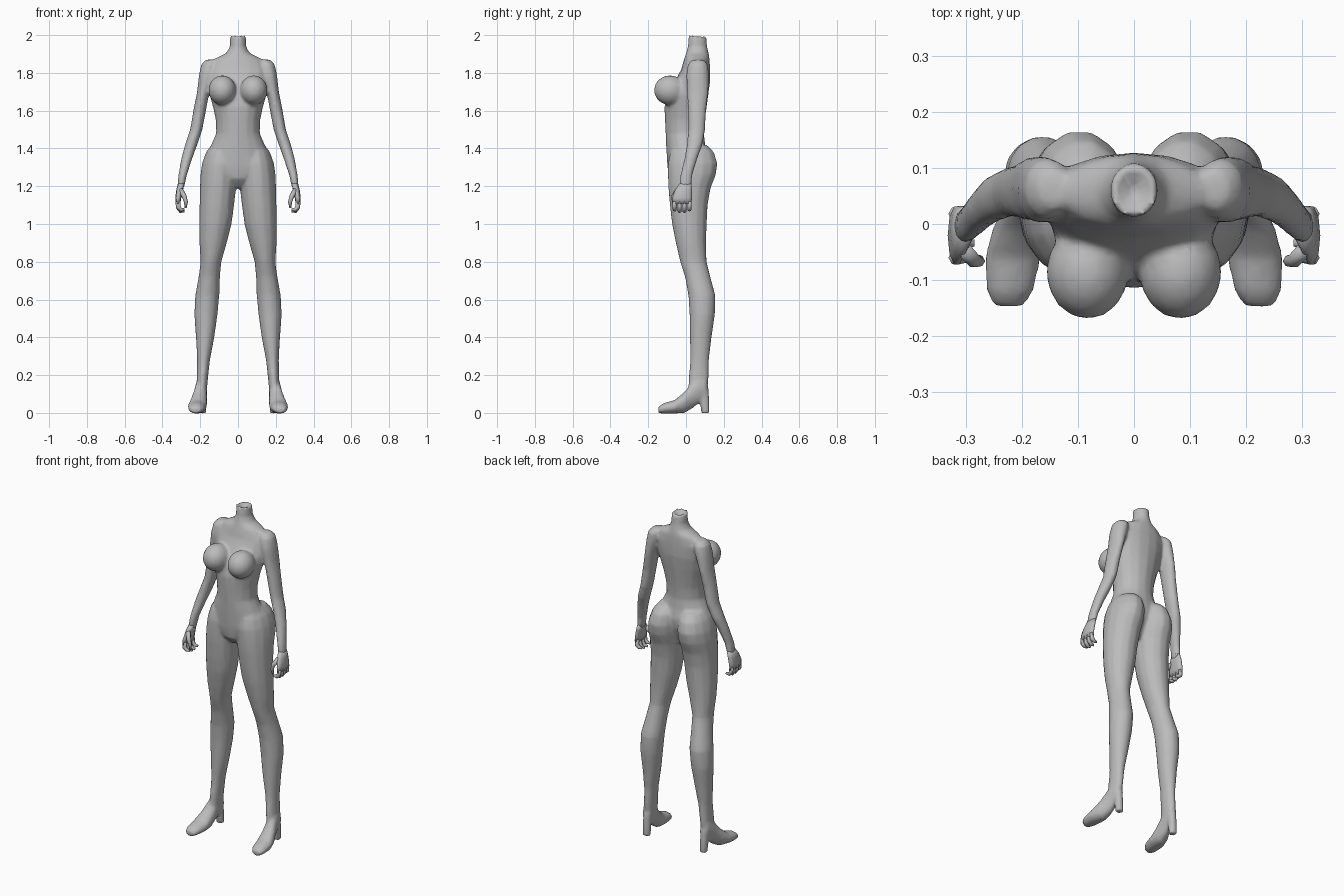
import bpy, bmesh, math
from mathutils import Vector, Matrix

skin = bpy.data.materials.new("plain grey")
skin.diffuse_color = (0.5, 0.5, 0.5, 1)


def loft(bm, rings, sides=14, along="z", side=1, dent=0):
    """Ring = (position, centre x, half width, low edge, high edge)."""
    loops = []
    for p, cx, rx, lo, hi in rings:
        loop = []
        for i in range(sides):
            a = 2 * math.pi * i / sides
            x = side * (cx + rx * math.cos(a))
            q = (lo + hi) / 2 + (hi - lo) / 2 * math.sin(a)
            loop.append(bm.verts.new((x, q, p) if along == "z" else (x, p, q)))
        loops.append(loop)
    for a, b in zip(loops, loops[1:]):
        for i in range(sides):
            j = (i + 1) % sides
            bm.faces.new((a[i], a[j], b[j], b[i]))
    # closed ends, the first one optionally sunk
    for loop, drop in ((loops[0], dent), (loops[-1], 0)):
        mid = sum((v.co for v in loop), Vector()) / sides
        tip = bm.verts.new(mid - Vector((0, 0, drop)))
        for i in range(sides):
            bm.faces.new((loop[i], loop[(i + 1) % sides], tip))


def tube(bm, points, radii, side, sides=6):
    """Closed tube through a few points, for fingers."""
    pts = [Vector((side * x, y, z)) for x, y, z in points]
    loops = []
    for k, p in enumerate(pts):
        d = (pts[min(k + 1, len(pts) - 1)] - pts[max(k - 1, 0)]).normalized()
        u = d.cross(Vector((0, 1, 0))).normalized()
        w = d.cross(u)
        loops.append([bm.verts.new(p + radii[k] * (u * math.cos(t) + w * math.sin(t)))
                      for t in (2 * math.pi * i / sides for i in range(sides))])
    for a, b in zip(loops, loops[1:]):
        for i in range(sides):
            j = (i + 1) % sides
            bm.faces.new((a[i], a[j], b[j], b[i]))
    bm.faces.new(loops[0])
    bm.faces.new(loops[-1])


def finish(bm, name):
    bmesh.ops.recalc_face_normals(bm, faces=bm.faces[:])
    mesh = bpy.data.meshes.new(name)
    bm.to_mesh(mesh)
    bm.free()
    mesh.materials.append(skin)
    for f in mesh.polygons:
        f.use_smooth = True
    ob = bpy.data.objects.new(name, mesh)
    bpy.context.collection.objects.link(ob)
    return ob


torso = [(2.00, 0, .043, .012, .107), (1.94, 0, .043, .010, .112),
         (1.905, 0, .062, .000, .120), (1.875, 0, .125, -.010, .125),
         (1.82, 0, .160, -.025, .127), (1.75, 0, .157, -.062, .127),
         (1.68, 0, .150, -.100, .118), (1.62, 0, .133, -.115, .110),
         (1.55, 0, .118, -.112, .100), (1.48, 0, .116, -.108, .095),
         (1.42, 0, .142, -.106, .102), (1.36, 0, .165, -.102, .115),
         (1.30, 0, .165, -.098, .105), (1.24, 0, .095, -.090, .080),
         (1.19, 0, .025, -.045, .060)]
leg = [(1.42, .085, .055, -.060, .110), (1.38, .090, .080, -.085, .150),
       (1.32, .097, .094, -.098, .168), (1.26, .102, .097, -.098, .160),
       (1.19, .106, .096, -.095, .132), (1.10, .112, .092, -.087, .116),
       (1.00, .120, .086, -.075, .111), (0.90, .132, .073, -.055, .107),
       (0.80, .143, .055, -.032, .110), (0.72, .152, .057, -.006, .130),
       (0.62, .163, .064, .012, .157), (0.52, .170, .062, .018, .154),
       (0.40, .174, .049, .020, .136), (0.28, .182, .034, .022, .122),
       (0.20, .187, .030, .015, .121), (0.12, .192, .027, .010, .116)]
arm = [(1.87, .140, .030, .030, .095), (1.845, .152, .043, .010, .117),
       (1.79, .164, .043, .000, .122), (1.70, .184, .033, .005, .120),
       (1.60, .203, .034, .010, .107), (1.50, .221, .033, .012, .102),
       (1.42, .248, .033, .004, .088), (1.35, .270, .030, -.008, .062),
       (1.26, .293, .023, -.030, .035), (1.19, .304, .018, -.038, .028)]
foot = [(-.147, .224, .027, -.002, .032), (-.12, .221, .043, -.004, .052),
        (-.06, .216, .051, -.004, .068), (-.01, .208, .045, -.002, .110),
        (.03, .200, .036, .020, .160), (.07, .195, .031, .050, .200),
        (.105, .192, .027, .080, .190)]
heel = [(.13, .192, .027, .055, .122), (.06, .192, .024, .073, .125),
        (-.002, .191, .023, .080, .126)]

# Body: overlapping limbs blended into one continuous skin
bm = bmesh.new()
loft(bm, torso, 16, dent=.03)
for s in (1, -1):
    loft(bm, leg, side=s)
    loft(bm, arm, 12, side=s)
    loft(bm, foot, 12, along="y", side=s)
    loft(bm, heel, 8, side=s)
    breast = (Matrix.Translation((s * .083, -.085, 1.708))
              @ Matrix.Diagonal((.074, .085, .079, 1)))
    bmesh.ops.create_uvsphere(bm, u_segments=16, v_segments=10, radius=1, matrix=breast)
body = finish(bm, "body")
skinning = body.modifiers.new("blend", "REMESH")
skinning.mode = "VOXEL"
skinning.voxel_size = .009
skinning.use_smooth_shade = True
soft = body.modifiers.new("soften", "SMOOTH")
soft.factor = .5
soft.iterations = 5
light = body.modifiers.new("simplify", "DECIMATE")
light.ratio = .25

# Hands: palm, four curled fingers and a thumb
palm = [(1.215, .300, .018, -.036, .030), (1.18, .309, .018, -.060, .034),
        (1.14, .316, .016, -.075, .034), (1.105, .318, .012, -.074, .032)]
for s, label in ((1, "left"), (-1, "right")):
    bm = bmesh.new()
    loft(bm, palm, 10, side=s)
    for i in range(4):
        y = -.060 + i * .026
        low = 1.062 + (.008 if i in (0, 3) else 0)
        tube(bm, [(.318, y, 1.12), (.316, y, 1.088), (.303, y, low + .006), (.284, y, low + .006)],
             [.013, .013, .011, .007], s)
    tube(bm, [(.304, -.045, 1.18), (.284, -.066, 1.145), (.275, -.066, 1.115), (.278, -.060, 1.085)],
         [.014, .013, .010, .006], s)
    finish(bm, label + "_hand")
